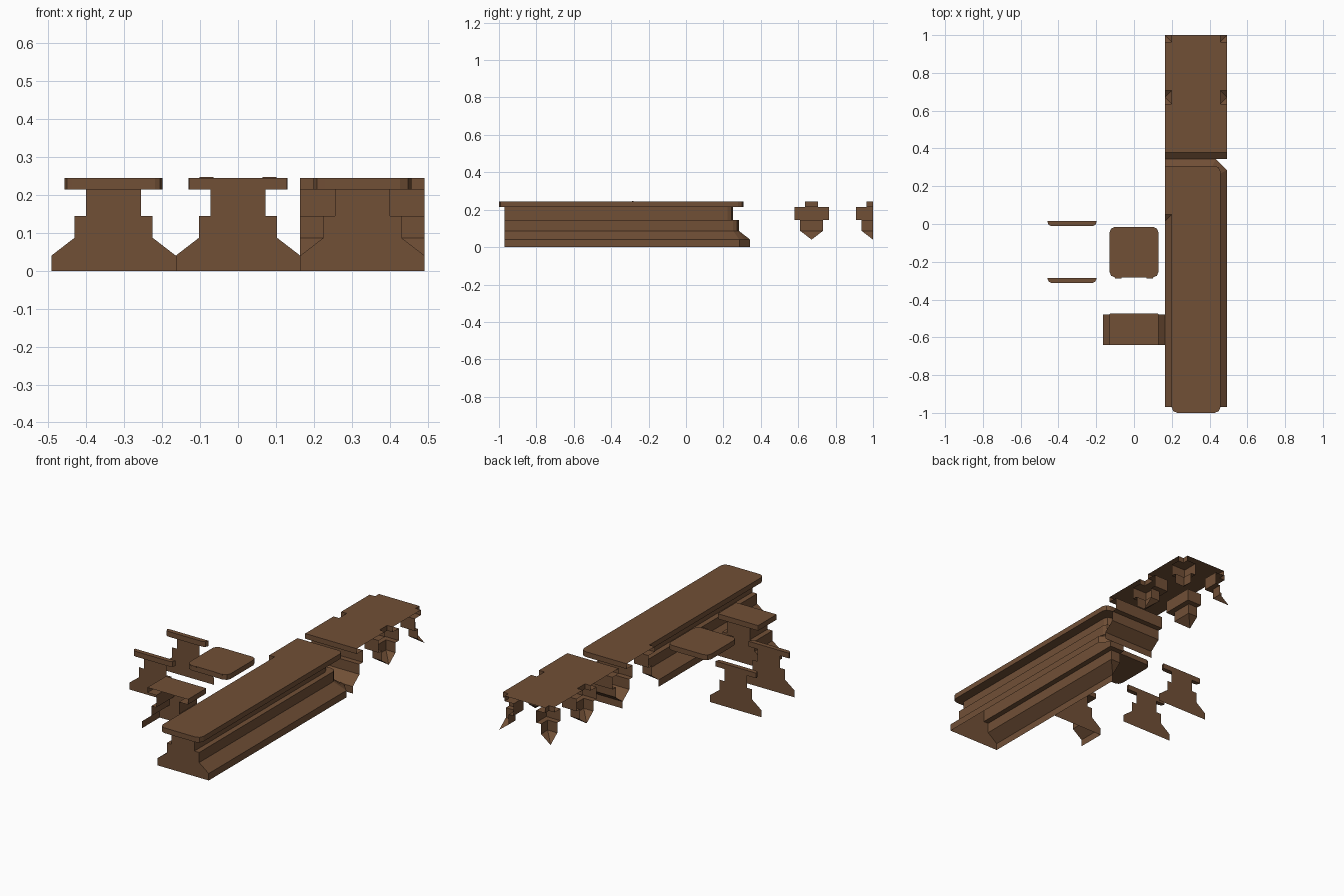
import bpy, bmesh

if "Cube" in bpy.data.objects:
    bpy.data.objects.remove(bpy.data.objects["Cube"])

# Shared sizes: cell size, and the moulding as (inset from cell edge, height)
S = 0.3283
H = S / 2
ZT, ZB, LIP = 0.245, 0.215, 0.035
PROFILE = [(0, 0), (0, 0.04), (0.061, 0.087), (0.061, 0.145),
           (0.092, 0.145), (0.092, ZB), (LIP, ZB), (LIP, ZT)]
Y0 = -0.97
Y = [Y0 + S * i for i in range(7)]

wood = bpy.data.materials.new("brown wood")
wood.diffuse_color = (0.165, 0.079, 0.037, 1)
wood.use_nodes = True
wood.node_tree.nodes["Principled BSDF"].inputs["Base Color"].default_value = wood.diffuse_color


def face(bm, pts):
    bm.faces.new([bm.verts.new(p) for p in pts])


def skin(bm, rows):
    """Join neighbouring rows of points with quads."""
    for a, b in zip(rows, rows[1:]):
        for i in range(len(a) - 1):
            face(bm, [a[i], a[i + 1], b[i + 1], b[i]])


def sweep(bm, path):
    """Run the moulding along path(d), which gives the plan points at inset d."""
    skin(bm, [[(x, y, z) for x, y in path(d)] for d, z in PROFILE])


def flat(bm, pts, z):
    face(bm, [(x, y, z) for x, y in pts])


def end_cap(bm, cx, y, depth, sign, r):
    """Flat profile wall with a table edge that sticks out past it."""
    right = [(cx + H - d, y, z) for d, z in PROFILE]
    left = [(cx - H + d, y, z) for d, z in reversed(PROFILE)]
    face(bm, right + left)
    w, ye = H - LIP, y + sign * depth
    c = 0.3 * r
    half = [(w, y), (w, ye - sign * r), (w - c, ye - sign * c), (w - r, ye)]
    plan = [(cx + a, b) for a, b in half] + [(cx - a, b) for a, b in reversed(half)]
    skin(bm, [[(a, b, z) for a, b in plan] for z in (ZB, ZT)])
    flat(bm, plan, ZB)
    flat(bm, plan, ZT)


def finish(bm, name):
    bmesh.ops.remove_doubles(bm, verts=bm.verts, dist=0.0002)
    bmesh.ops.dissolve_degenerate(bm, edges=bm.edges, dist=0.0002)
    bmesh.ops.recalc_face_normals(bm, faces=bm.faces)
    me = bpy.data.meshes.new(name)
    bm.to_mesh(me)
    bm.free()
    me.materials.append(wood)
    ob = bpy.data.objects.new(name, me)
    bpy.context.collection.objects.link(ob)
    return ob


# Long counter with a corner at its back end, open to the left
lo, hi = H, 3 * H


def outer(d):
    r = 0.058 if d == 0 else 0.03
    c = r * (0.5 if d == 0 else 0.3)
    x, y = hi - d, Y[4] - d
    return [(x, Y0), (x, y - r), (x - c, y - c), (x - r, y), (lo, y)]


def inner(d):
    return [(lo + d, Y0), (lo + d, Y[3] + d), (lo, Y[3] + d)]


bm = bmesh.new()
sweep(bm, outer)
sweep(bm, inner)
flat(bm, outer(LIP) + inner(LIP)[::-1], ZT)
end_cap(bm, S, Y0, 0.03, -1, 0.03)
finish(bm, "long_counter")

# Junction pieces: a three-way and a four-way top with inner corner mouldings
bm = bmesh.new()
sweep(bm, lambda d: [(lo, Y[4] + d), (hi, Y[4] + d)])
for px, sx in ((lo, 1), (hi, -1)):
    for py, sy in ((Y[5], -1), (Y[5], 1), (Y[6], -1)):
        skin(bm, [[(px, py + sy * d, z), (px + sx * d, py + sy * d, z),
                   (px + sx * d, py, z)] for d, z in PROFILE[1:]])
side = [(0, Y[4] + LIP), (0, Y[5] - LIP), (LIP, Y[5] - LIP),
        (LIP, Y[5] + LIP), (0, Y[5] + LIP), (0, Y[6] - LIP),
        (LIP, Y[6] - LIP), (LIP, Y[6])]
flat(bm, [(lo + a, b) for a, b in side] + [(hi - a, b) for a, b in reversed(side)], ZT)
finish(bm, "counter_junctions")

# Half-length straight piece, closed at the back
bm = bmesh.new()
ya, yb = Y[1], -0.479
for s in (-1, 1):
    sweep(bm, lambda d: [(s * (H - d), ya), (s * (H - d), yb)])
w = H - LIP
flat(bm, [(-w, ya), (w, ya), (w, yb), (-w, yb)], ZT)
end_cap(bm, 0, yb, 0.006, 1, 0.006)
finish(bm, "half_counter")

# Two separate end panels
for name, y in (("front_end_panel", Y[2] + 0.028), ("back_end_panel", Y[3])):
    bm = bmesh.new()
    end_cap(bm, -S, y, 0.026, -1, 0.02)
    finish(bm, name)

# Loose square top with rounded corners
bm = bmesh.new()
a, r, cy = 0.13, 0.03, -0.149
h = 0.134
c = 0.3 * r
q = [(a, h - r), (a - c, h - c), (a - r, h)]
plan = (q + [(-x, y) for x, y in reversed(q)] + [(-x, -y) for x, y in q]
        + [(x, -y) for x, y in reversed(q)])
plan = [(x, y + cy) for x, y in plan]
skin(bm, [[(x, y, z) for x, y in plan + plan[:1]] for z in (ZB, ZT)])
flat(bm, plan, ZB)
flat(bm, plan, ZT)
finish(bm, "square_top")

# Small tabs on the front edge of the square top
for name, x in (("left_tab", -0.083), ("right_tab", 0.083)):
    bm = bmesh.new()
    bmesh.ops.create_cube(bm, size=1)
    for v in bm.verts:
        v.co = (x + v.co.x * 0.036, -0.285 + v.co.y * 0.007, 0.244 + v.co.z * 0.006)
    finish(bm, name)
